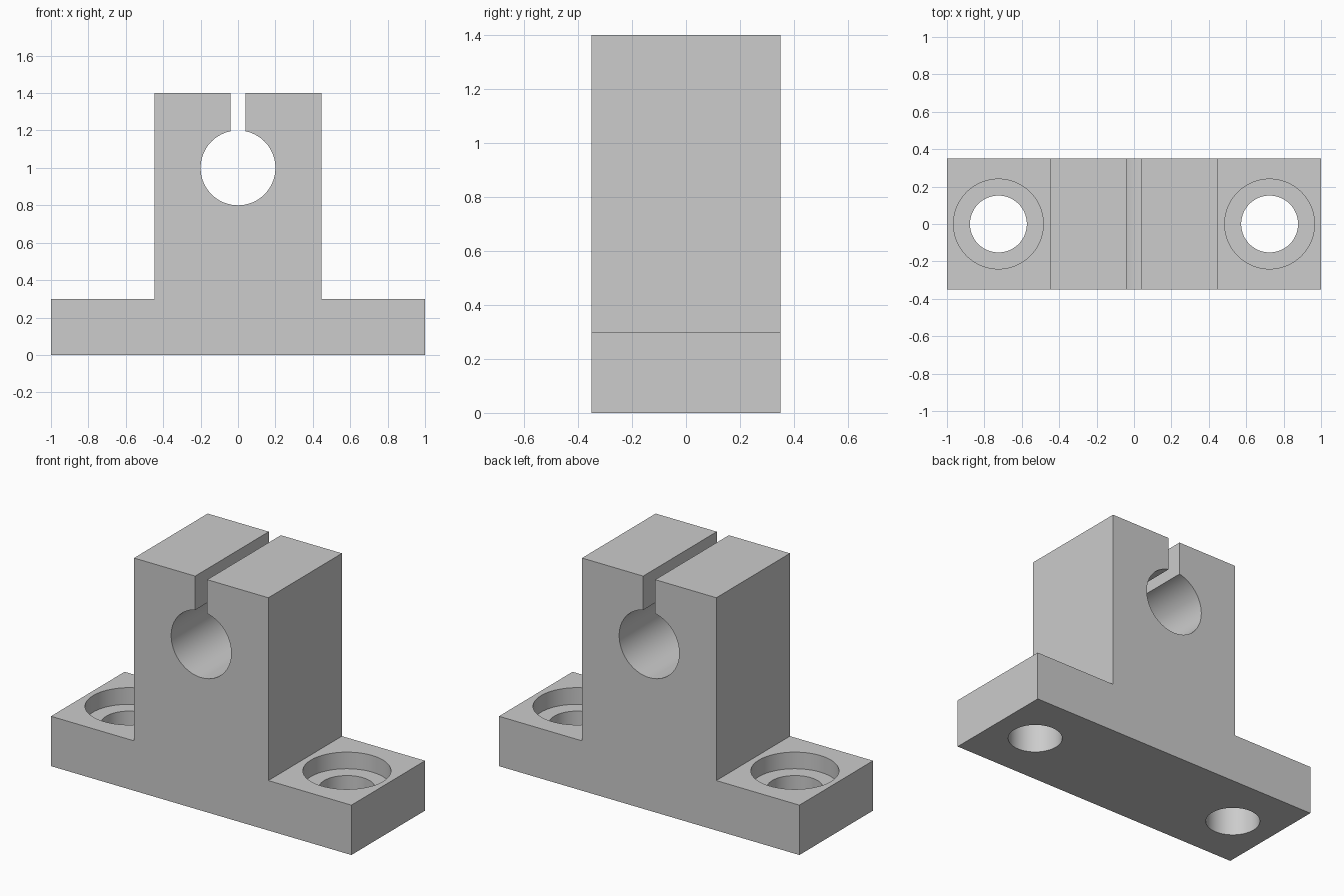
import bpy, bmesh, math

default = bpy.data.objects.get("Cube")
if default:
    bpy.data.objects.remove(default, do_unlink=True)

DEPTH, TOP, FOOT = 0.35, 1.4, 0.3
COLUMN, BORE_Z, BOLT_X = 0.447, 1.0, 0.725

grey = bpy.data.materials.new("plain_grey")
grey.use_nodes = True
colour = (0.604, 0.604, 0.604, 1)
grey.diffuse_color = colour
grey.node_tree.nodes["Principled BSDF"].inputs["Base Color"].default_value = colour

# Inverted T outline, extruded front to back
half = [(1, 0), (1, FOOT), (COLUMN, FOOT), (COLUMN, TOP)]
outline = half + [(-x, z) for x, z in reversed(half)]
bm = bmesh.new()
face = bm.faces.new([bm.verts.new((x, -DEPTH, z)) for x, z in outline])
result = bmesh.ops.extrude_face_region(bm, geom=[face])
moved = [v for v in result["geom"] if isinstance(v, bmesh.types.BMVert)]
bmesh.ops.translate(bm, vec=(0, 2 * DEPTH, 0), verts=moved)
bmesh.ops.recalc_face_normals(bm, faces=bm.faces)
mesh = bpy.data.meshes.new("shaft_support_block")
bm.to_mesh(mesh)
bm.free()
block = bpy.data.objects.new("shaft_support_block", mesh)
bpy.context.collection.objects.link(block)
mesh.materials.append(grey)


def cut(cutter):
    """Subtract the cutter from the block, then discard it."""
    cutter.hide_render = True
    cutter.data.materials.append(grey)
    bpy.ops.object.select_all(action="DESELECT")
    block.select_set(True)
    bpy.context.view_layer.objects.active = block
    mod = block.modifiers.new("cut", "BOOLEAN")
    mod.operation, mod.solver, mod.object = "DIFFERENCE", "EXACT", cutter
    bpy.ops.object.modifier_apply(modifier=mod.name)
    bpy.data.objects.remove(cutter, do_unlink=True)


def cut_round(radius, length, location, tilt=0):
    bpy.ops.mesh.primitive_cylinder_add(vertices=96, radius=radius, depth=length,
                                        location=location, rotation=(tilt, 0, 0))
    cut(bpy.context.object)


# Shaft bore and the clamping slot above it
cut_round(0.2, 1, (0, 0, BORE_Z), math.pi / 2)
bpy.ops.mesh.primitive_cube_add(size=1, location=(0, 0, BORE_Z + 0.3))
slot = bpy.context.object
slot.scale = (0.08, 1, 0.6)
cut(slot)

# Counterbored bolt holes in both feet
for side in (-1, 1):
    cut_round(0.152, 1, (side * BOLT_X, 0, FOOT / 2))
    cut_round(0.24, 0.2, (side * BOLT_X, 0, FOOT))

block.select_set(True)
bpy.context.view_layer.objects.active = block
bpy.ops.object.shade_smooth_by_angle(angle=math.radians(30))
